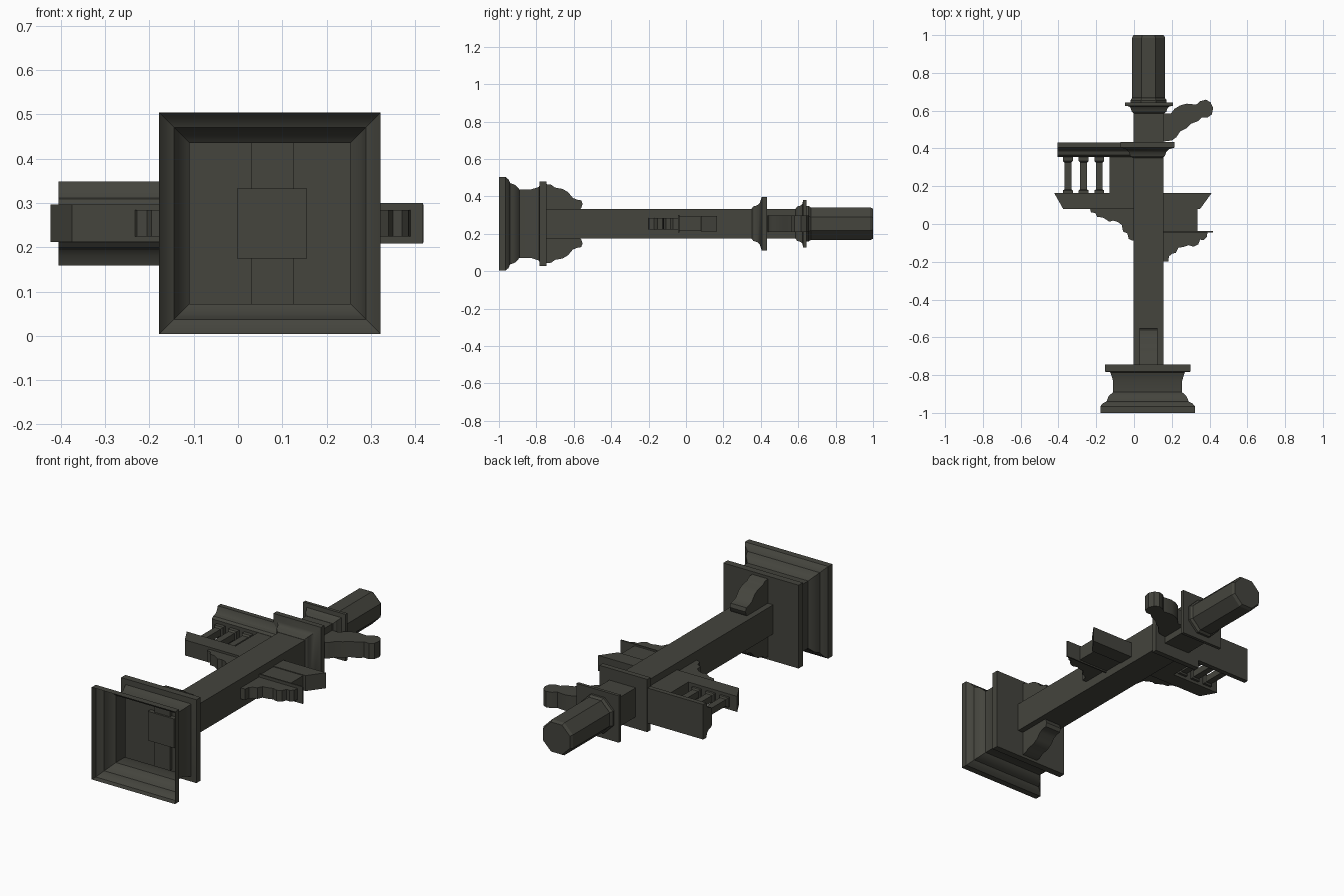
import bpy, bmesh, math
from mathutils import Matrix, Vector

cube = bpy.data.objects.get("Cube")
if cube:
    bpy.data.objects.remove(cube, do_unlink=True)

CX, CZ = 0.072, 0.254      # axis of the post, which lies along y

stone = bpy.data.materials.new("dark_stone")
stone.use_nodes = True
colour = (0.058, 0.058, 0.047, 1)
stone.diffuse_color = colour
stone.node_tree.nodes["Principled BSDF"].inputs["Base Color"].default_value = colour


def finish(name, bm, smooth=None):
    bmesh.ops.recalc_face_normals(bm, faces=bm.faces)
    mesh = bpy.data.meshes.new(name)
    bm.to_mesh(mesh)
    bm.free()
    mesh.materials.append(stone)
    obj = bpy.data.objects.new(name, mesh)
    bpy.context.collection.objects.link(obj)
    if smooth:
        bpy.ops.object.select_all(action='DESELECT')
        obj.select_set(True)
        bpy.context.view_layer.objects.active = obj
        bpy.ops.object.shade_smooth_by_angle(angle=math.radians(smooth))
    return obj


def loft(name, profile, sides=4, cx=CX, cz=CZ, front=True, smooth=None):
    """Stack rings of a regular polygon along y; profile holds (y, half width)."""
    bm = bmesh.new()
    rings = []
    for y, half in profile:
        r = half / math.cos(math.pi / sides)
        ring = []
        for i in range(sides):
            a = 2 * math.pi * (i + 0.5) / sides
            ring.append(bm.verts.new((cx + r * math.cos(a), y, cz + r * math.sin(a))))
        rings.append(ring)
    for a, b in zip(rings, rings[1:]):
        for i in range(sides):
            j = (i + 1) % sides
            bm.faces.new((a[i], a[j], b[j], b[i]))
    bm.faces.new(rings[-1])
    if front:
        bm.faces.new(rings[0])
    return finish(name, bm, smooth)


def slab(name, points, start, end, to_world, smooth=None):
    """Extrude a flat outline; to_world maps (u, v, depth) to a position."""
    bm = bmesh.new()
    low = [bm.verts.new(to_world(u, v, start)) for u, v in points]
    high = [bm.verts.new(to_world(u, v, end)) for u, v in points]
    n = len(points)
    for i in range(n):
        j = (i + 1) % n
        bm.faces.new((low[i], low[j], high[j], high[i]))
    bm.faces.new(low)
    bm.faces.new(high)
    return finish(name, bm, smooth)


def plan(name, points, half, smooth=None):
    return slab(name, points, CZ - half, CZ + half, lambda u, v, d: (u, v, d), smooth)


def block(name, x0, x1, y0, y1, half):
    return plan(name, [(x0, y0), (x1, y0), (x1, y1), (x0, y1)], half)


# Moulded plinth, hollow and open at the foot
loft("plinth", [(-1, 0.25), (-0.965, 0.25), (-0.95, 0.238), (-0.94, 0.217),
                (-0.925, 0.212), (-0.91, 0.205), (-0.895, 0.188), (-0.89, 0.182),
                (-0.83, 0.183), (-0.80, 0.192), (-0.785, 0.197), (-0.782, 0.226),
                (-0.745, 0.226)], front=False, smooth=30)

# Square shaft
loft("shaft", [(-0.77, 0.079), (0.60, 0.079)], cx=0.077)

# Foot brackets above and below the shaft
foot = [(-0.76, 0.06), (-0.76, 0.213), (-0.72, 0.208), (-0.70, 0.193), (-0.66, 0.186),
        (-0.63, 0.168), (-0.605, 0.138), (-0.58, 0.128), (-0.56, 0.125),
        (-0.553, 0.105), (-0.56, 0.085), (-0.58, 0.06)]
for side, sign in (("upper", 1), ("lower", -1)):
    slab(side + "_foot_bracket", foot, 0.03, 0.125,
         lambda u, v, d: (d, u, CZ + sign * v), 35)

# Two flared capitals
loft("main_capital", [(0.35, 0.08), (0.36, 0.092), (0.38, 0.098), (0.395, 0.112),
                      (0.405, 0.143), (0.434, 0.143)], smooth=30)
loft("upper_capital", [(0.585, 0.08), (0.595, 0.092), (0.612, 0.097), (0.622, 0.105),
                       (0.626, 0.127), (0.643, 0.127)], cx=0.08, smooth=30)

# Eight-sided head with a neck ring
loft("head_collar", [(0.64, 0.096), (0.655, 0.096), (0.668, 0.086)], 8, cx=0.077)
loft("head", [(0.65, 0.08), (0.672, 0.088), (0.985, 0.088), (1.0, 0.08)], 8, cx=0.077)

# Cross beam with slanted ends
plan("cross_beam", [(-0.375, 0.08), (0.35, 0.08), (0.412, 0.165), (-0.423, 0.165)], 0.042)

# Flared handrail and its end panel
rail = [(0.355, 0.043), (0.365, 0.055), (0.385, 0.06), (0.398, 0.073),
        (0.405, 0.095), (0.431, 0.095)]
section = rail + [(y, -z) for y, z in reversed(rail)]
slab("handrail", section, -0.405, 0.03, lambda u, v, d: (d, u, CZ + v), 30)
block("railing_panel", -0.13, 0.03, 0.16, 0.36, 0.042)

# Balusters
for i in range(3):
    loft("baluster_%d" % (i + 1),
         [(0.16, 0.026), (0.178, 0.026), (0.183, 0.018), (0.325, 0.018),
          (0.333, 0.026), (0.36, 0.026)], 4, cx=-0.35 + 0.083 * i)

# Scalloped bracket under the railing
plan("railing_bracket",
     [(0.02, 0.09), (-0.235, 0.09), (-0.228, 0.062), (-0.205, 0.058), (-0.195, 0.038),
      (-0.165, 0.034), (-0.145, 0.022), (-0.13, 0.012), (-0.11, 0.018), (-0.085, 0.01),
      (-0.065, -0.005), (-0.058, -0.04), (-0.035, -0.05), (-0.028, -0.078),
      (-0.01, -0.088), (0.02, -0.088)], 0.03, 30)

# Right hand block, ledge and scalloped bracket
block("ledge_block", 0.14, 0.335, -0.04, 0.09, 0.038)
block("ledge", 0.14, 0.418, -0.044, -0.036, 0.046)
plan("ledge_bracket",
     [(0.14, -0.04), (0.39, -0.04), (0.385, -0.07), (0.37, -0.085), (0.35, -0.083),
      (0.34, -0.108), (0.315, -0.12), (0.29, -0.112), (0.26, -0.122), (0.235, -0.125),
      (0.222, -0.152), (0.20, -0.158), (0.185, -0.172), (0.182, -0.198), (0.14, -0.2)],
     0.03, 30)

# Scroll ornament on the neck
plan("scroll",
     [(0.14, 0.585), (0.195, 0.585), (0.215, 0.61), (0.245, 0.628), (0.28, 0.637),
      (0.33, 0.632), (0.35, 0.65), (0.38, 0.658), (0.405, 0.645), (0.419, 0.615),
      (0.412, 0.58), (0.39, 0.564), (0.36, 0.565), (0.34, 0.545), (0.30, 0.53),
      (0.275, 0.505), (0.245, 0.49), (0.225, 0.46), (0.20, 0.442), (0.14, 0.435)],
     0.043, 35)
